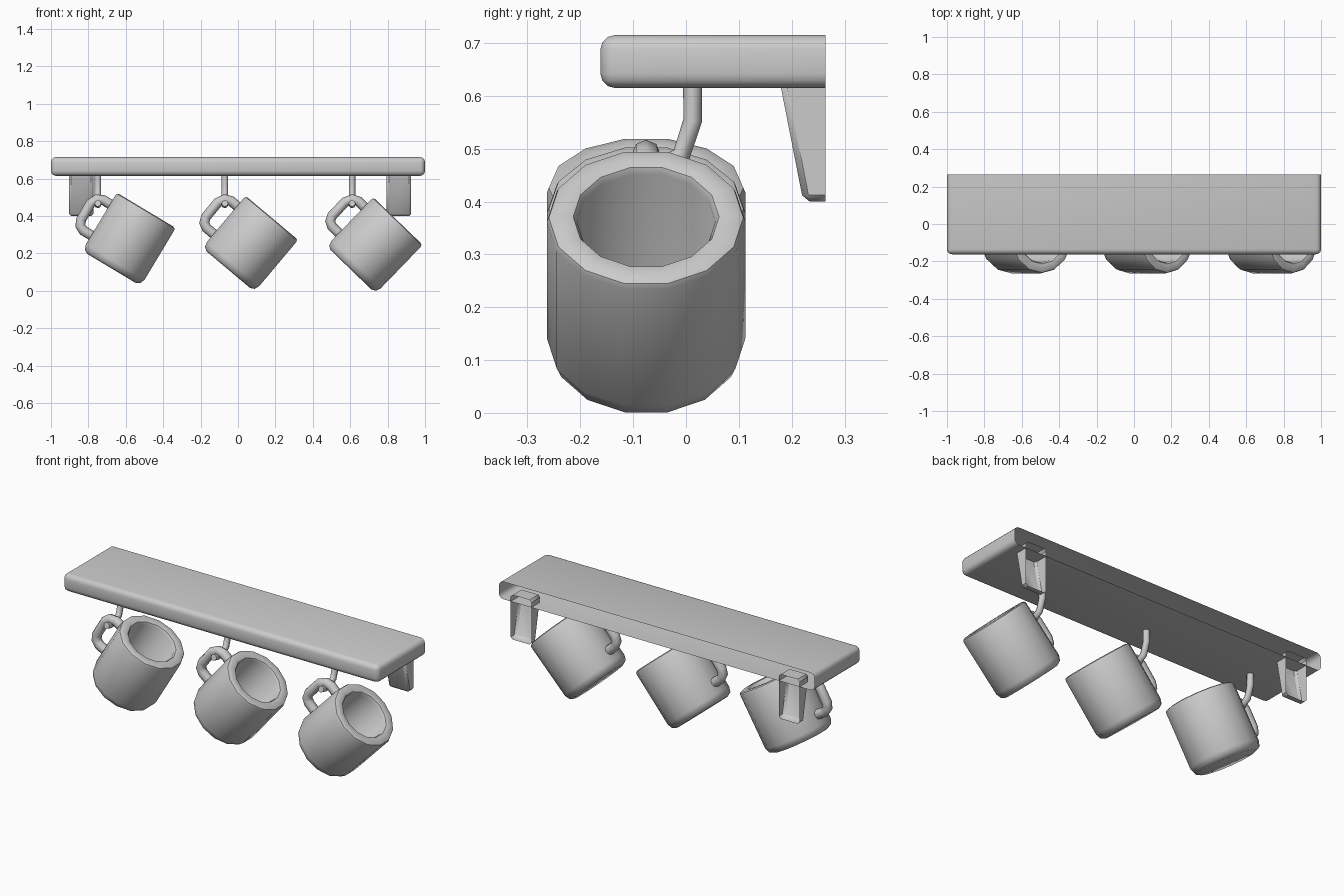
import bpy, bmesh, math

if "Cube" in bpy.data.objects:
    bpy.data.objects.remove(bpy.data.objects["Cube"])

MUG_Y = -0.0755     # mug centre line
PIVOT_Z = 0.46      # where the handles rest on the hooks


def finish(bm, name, angle=40):
    bmesh.ops.recalc_face_normals(bm, faces=bm.faces[:])
    mesh = bpy.data.meshes.new(name)
    bm.to_mesh(mesh)
    bm.free()
    ob = bpy.data.objects.new(name, mesh)
    bpy.context.collection.objects.link(ob)
    smooth(ob, angle)
    return ob


def smooth(ob, angle=40):
    bpy.ops.object.select_all(action='DESELECT')
    ob.select_set(True)
    bpy.context.view_layer.objects.active = ob
    bpy.ops.object.shade_smooth_by_angle(angle=math.radians(angle))


def open_prism(name, profile, x0, x1, bevel, segments):
    """Extrude a (y, z) profile along x, open on its wall side, with rounded edges."""
    bm = bmesh.new()
    face = bm.faces.new([bm.verts.new((x0, y, z)) for y, z in profile])
    ext = bmesh.ops.extrude_face_region(bm, geom=[face])
    moved = [v for v in ext['geom'] if isinstance(v, bmesh.types.BMVert)]
    bmesh.ops.translate(bm, verts=moved, vec=(x1 - x0, 0, 0))
    if not face.is_valid or len(bm.faces) < len(profile) + 2:
        bm.faces.new([v for v in bm.verts if abs(v.co.x - x0) < 1e-6])
    bmesh.ops.recalc_face_normals(bm, faces=bm.faces[:])
    back = max(y for y, z in profile)
    wall = [f for f in bm.faces if all(abs(v.co.y - back) < 1e-5 for v in f.verts)]
    bmesh.ops.delete(bm, geom=wall, context='FACES_ONLY')
    edges = [e for e in bm.edges if not e.is_boundary]
    bmesh.ops.bevel(bm, geom=edges, offset=bevel, segments=segments,
                    profile=0.5, affect='EDGES')
    return finish(bm, name)


def tube(name, points, radius):
    cu = bpy.data.curves.new(name, 'CURVE')
    cu.dimensions = '3D'
    cu.bevel_depth = radius
    cu.bevel_resolution = 2
    cu.use_fill_caps = True
    sp = cu.splines.new('POLY')
    sp.points.add(len(points) - 1)
    for p, co in zip(sp.points, points):
        p.co = (*co, 1)
    ob = bpy.data.objects.new(name, cu)
    bpy.context.collection.objects.link(ob)
    bpy.ops.object.select_all(action='DESELECT')
    ob.select_set(True)
    bpy.context.view_layer.objects.active = ob
    bpy.ops.object.convert(target='MESH')
    ob = bpy.context.view_layer.objects.active
    smooth(ob, 60)
    return ob


def lathe(name, profile, sides, centre):
    """Spin an (r, z) profile; a zero radius closes it with a fan."""
    bm = bmesh.new()
    rings = []
    for r, z in profile:
        n = sides if r > 0 else 1
        rings.append([bm.verts.new((centre[0] + r * math.cos(a), r * math.sin(a), centre[1] + z))
                      for a in (math.pi / 2 + math.tau * i / sides for i in range(n))])
    for a, b in zip(rings, rings[1:]):
        for i in range(sides):
            j = (i + 1) % sides
            loop = [a[i % len(a)], a[j % len(a)], b[j % len(b)], b[i % len(b)]]
            bm.faces.new(list(dict.fromkeys(loop)))
    return finish(bm, name, 45)


# Shelf board, open at the wall
open_prism("shelf_board", [(-0.162, 0.615), (0.264, 0.615), (0.264, 0.715), (-0.162, 0.715)],
           -1, 1, 0.027, 3)

# Wall brackets, tapered and open at the wall
for side, x0, x1 in (("left", -0.904, -0.773), ("right", 0.795, 0.926)):
    open_prism("bracket_" + side, [(0.264, 0.40), (0.222, 0.40), (0.172, 0.655), (0.264, 0.655)],
               x0, x1, 0.012, 1)

# Mug wall section, measured from the rim centre
mug_profile = [(0, -0.315), (0.115, -0.315), (0.131, -0.295), (0.131, -0.015),
               (0.138, -0.003), (0.15, 0), (0.172, 0), (0.184, -0.005), (0.188, -0.016),
               (0.188, -0.322), (0.178, -0.350), (0.155, -0.362), (0, -0.362)]
handle_path = [(0.07, 0.036), (0.012, 0.037), (-0.02, 0.022), (-0.037, -0.015),
               (-0.036, -0.115), (-0.023, -0.145), (0.005, -0.158), (0.07, -0.158)]
hook_path = [(0.0125, 0.625), (0.0125, 0.553), (-0.009, 0.487), (-0.05, 0.463),
             (-0.09, 0.46), (-0.12, 0.468)]

# Hooks, each carrying a tilted mug
for i, (x, tilt) in enumerate(((-0.749, 31), (-0.07, 40), (0.61, 44)), 1):
    tube(f"hook_{i}", [(x, y, z) for y, z in hook_path], 0.0178)
    mug = lathe(f"mug_{i}", mug_profile, 14, (0.237, 0.108))
    handle = tube(f"mug_handle_{i}", [(a, 0, b) for a, b in handle_path], 0.027)
    for ob in (mug, handle):
        ob.location = (x, MUG_Y, PIVOT_Z)
        ob.rotation_euler = (0, math.radians(tilt), 0)
